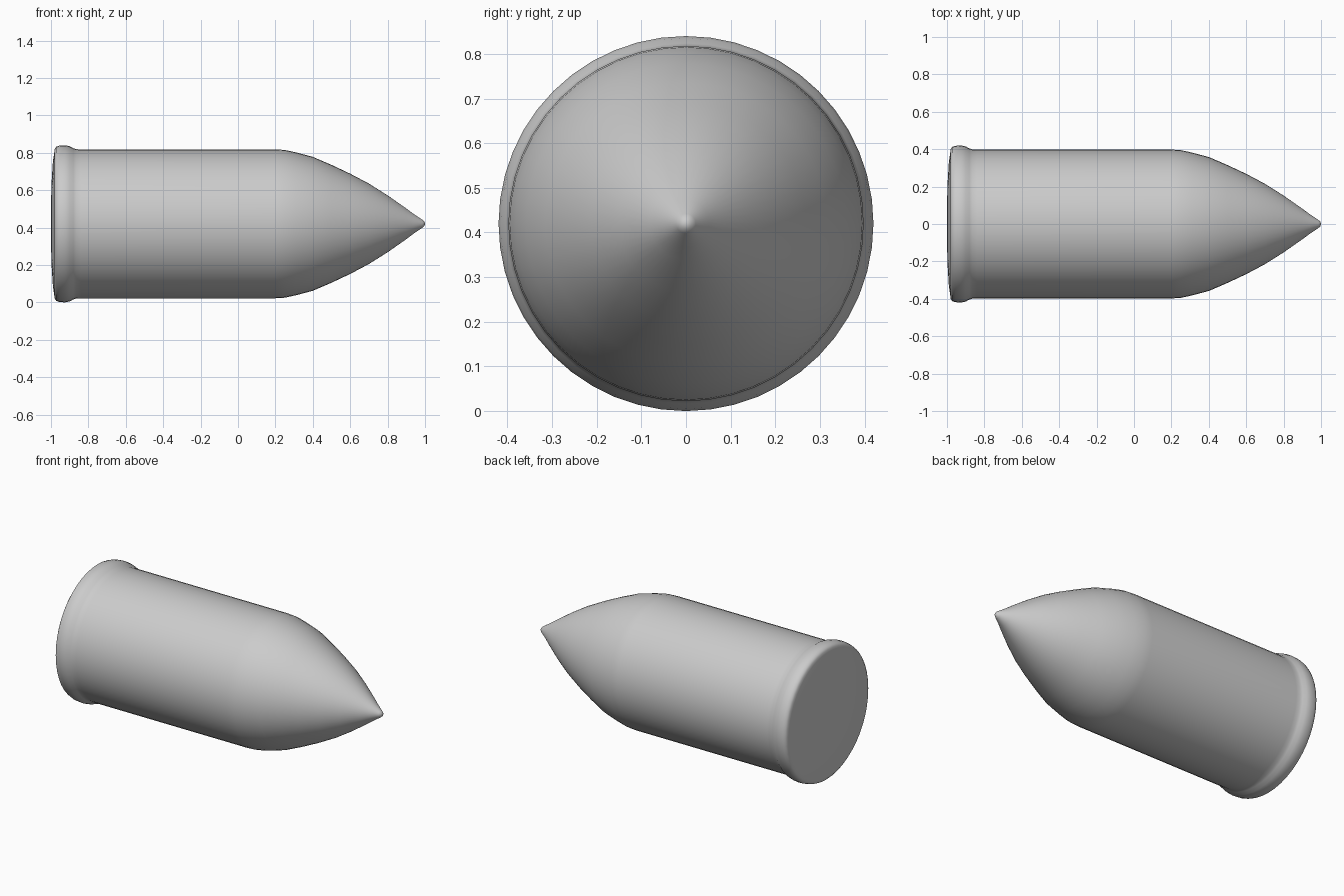
import bpy, bmesh, math
from mathutils import Matrix, Vector

if "Cube" in bpy.data.objects:
    bpy.data.objects.remove(bpy.data.objects["Cube"])

CENTRE_Z = 0.42
SIDES = 48

grey = bpy.data.materials.new("plain grey")
grey.diffuse_color = (0.6, 0.6, 0.6, 1)
grey.use_nodes = True
grey.node_tree.nodes["Principled BSDF"].inputs["Base Color"].default_value = grey.diffuse_color


def lathe(name, profile):
    """Spin (x, radius) points around the long x axis."""
    bm = bmesh.new()
    verts = [bm.verts.new((x, 0, r)) for x, r in profile]
    edges = [bm.edges.new(pair) for pair in zip(verts, verts[1:])]
    bmesh.ops.spin(bm, geom=verts + edges, cent=(0, 0, 0), axis=(1, 0, 0),
                   angle=math.tau, steps=SIDES, use_merge=True)
    bmesh.ops.remove_doubles(bm, verts=bm.verts, dist=1e-5)
    bmesh.ops.recalc_face_normals(bm, faces=bm.faces)
    mesh = bpy.data.meshes.new(name)
    bm.to_mesh(mesh)
    bm.free()
    mesh.materials.append(grey)
    obj = bpy.data.objects.new(name, mesh)
    obj.location.z = CENTRE_Z
    bpy.context.collection.objects.link(obj)
    bpy.context.view_layer.objects.active = obj
    obj.select_set(True)
    bpy.ops.object.shade_smooth_by_angle(angle=math.radians(40))
    obj.select_set(False)
    return obj


# Shell: shallow base, rounded rim, straight case and pointed nose
base = [(-1.0, 0), (-0.998, 0.2), (-0.99, 0.33), (-0.982, 0.385)]
rim = [(-0.98, 0.4), (-0.972, 0.412), (-0.955, 0.418), (-0.925, 0.42),
       (-0.9, 0.415), (-0.88, 0.404), (-0.865, 0.399)]
case = [(-0.84, 0.398), (0.2, 0.398)]
nose = [(0.25, 0.395), (0.31, 0.382), (0.4, 0.358), (0.5, 0.315),
        (0.6, 0.268), (0.7, 0.215), (0.8, 0.152), (0.9, 0.082),
        (0.94, 0.052), (0.985, 0.022), (0.997, 0.012), (1.0, 0)]
lathe("shell", base + rim + case + nose)
